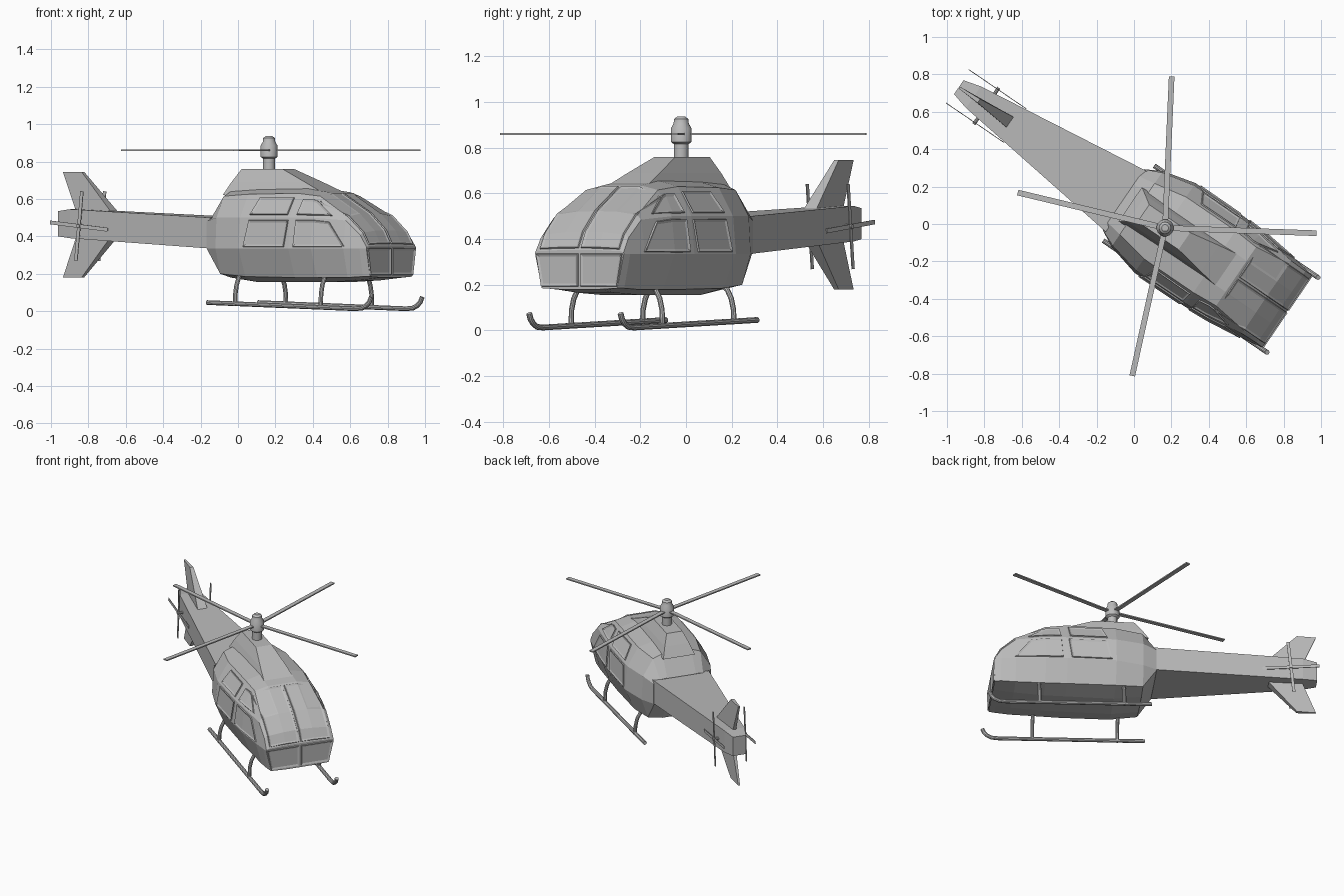
import bpy, bmesh, math
from mathutils import Matrix, Vector
from mathutils.bvhtree import BVHTree

cube = bpy.data.objects.get("Cube")
if cube:
    bpy.data.objects.remove(cube, do_unlink=True)

# Parts are built nose toward +x, rotor axis at the origin, then turned into place
HEADING = math.radians(-34.3)
PLACE = Matrix.Translation((0.166, -0.021, 0)) @ Matrix.Rotation(HEADING, 4, "Z")

GREY = (0.5, 0.5, 0.5, 1)
paint = bpy.data.materials.new("plain grey")
paint.use_nodes = True
paint.diffuse_color = GREY
paint.node_tree.nodes["Principled BSDF"].inputs["Base Color"].default_value = GREY


def finish(name, bm, smooth=False):
    """Turn a bmesh into a placed, painted object."""
    mesh = bpy.data.meshes.new(name)
    bm.to_mesh(mesh)
    bm.free()
    obj = bpy.data.objects.new(name, mesh)
    bpy.context.collection.objects.link(obj)
    obj.matrix_world = PLACE
    mesh.materials.append(paint)
    if smooth:
        bpy.ops.object.select_all(action="DESELECT")
        obj.select_set(True)
        bpy.context.view_layer.objects.active = obj
        bpy.ops.object.shade_smooth_by_angle(angle=math.radians(35))
    return obj


def loft(rings, bm=None):
    """Skin a row of closed rings and cap both ends."""
    bm = bm or bmesh.new()
    loops = [[bm.verts.new(p) for p in ring] for ring in rings]
    count = len(loops[0])
    for a, b in zip(loops, loops[1:]):
        for i in range(count):
            j = (i + 1) % count
            bm.faces.new((a[i], a[j], b[j], b[i]))
    bm.faces.new(loops[0][::-1])
    bm.faces.new(loops[-1])
    bmesh.ops.recalc_face_normals(bm, faces=bm.faces[:])
    return bm


def section(x, half):
    """Mirror a half cross-section of (y, z) points at station x."""
    return [(x, y, z) for y, z in half] + [(x, -y, z) for y, z in reversed(half)]


def rect_x(x, w, low, high):
    return section(x, [(w, low), (w, high)])


def rect_z(z, back, front, w_back, w_front):
    return [(back, -w_back, z), (front, -w_front, z), (front, w_front, z), (back, w_back, z)]


def tube(name, points, radius):
    """Round tube swept along a path."""
    bm = bmesh.new()
    rings = []
    pts = [Vector(p) for p in points]
    for i, p in enumerate(pts):
        along = (pts[min(i + 1, len(pts) - 1)] - pts[max(i - 1, 0)]).normalized()
        turn = along.to_track_quat("Z", "Y")
        rings.append([p + turn @ Vector((radius * math.cos(k * math.tau / 10),
                                         radius * math.sin(k * math.tau / 10), 0))
                      for k in range(10)])
    return finish(name, loft(rings, bm), smooth=True)


# Fuselage: station, keel z, chine w/z, belt w, waist w/z, shoulder w/z, roof z
BELT = 0.335
stations = [
    (-0.27, 0.33, 0.19, 0.333, 0.196, 0.196, 0.48, 0.15, 0.5, 0.505),
    (-0.18, 0.18, 0.2, 0.2, 0.245, 0.235, 0.5, 0.165, 0.615, 0.64),
    (0, 0.155, 0.225, 0.185, 0.29, 0.275, 0.5, 0.2, 0.625, 0.65),
    (0.32, 0.155, 0.225, 0.18, 0.288, 0.272, 0.5, 0.2, 0.63, 0.655),
    (0.46, 0.155, 0.22, 0.18, 0.28, 0.262, 0.5, 0.19, 0.615, 0.635),
    (0.655, 0.165, 0.215, 0.18, 0.257, 0.235, 0.485, 0.215, 0.505, 0.52),
    (0.75, 0.175, 0.21, 0.185, 0.242, 0.232, 0.405, 0.215, 0.42, 0.43),
    (0.79, 0.18, 0.2, 0.185, 0.235, 0.234, 0.343, 0.215, 0.347, 0.352),
]
body = loft([section(x, [(0.1, keel), (cw, cz), (bw, BELT), (ww, wz), (sw, sz), (0.1, roof)])
             for x, keel, cw, cz, bw, ww, wz, sw, sz, roof in stations])
surface = BVHTree.FromBMesh(body)
finish("fuselage", body)


def window(name, grid, direction):
    """Framed pane: drop a grid of points onto the fuselage, then inset it."""
    bm = bmesh.new()
    aim = Vector(direction)
    rows = []
    for row in grid:
        verts = []
        for p in row:
            hit, normal = surface.ray_cast(Vector(p) - aim, aim)[:2]
            if hit is None:
                hit, normal = surface.find_nearest(Vector(p))[:2]
            verts.append(bm.verts.new(hit + normal * 0.007))
        rows.append(verts)
    for a, b in zip(rows, rows[1:]):
        for i in range(len(a) - 1):
            bm.faces.new((a[i], a[i + 1], b[i + 1], b[i]))
    bmesh.ops.recalc_face_normals(bm, faces=bm.faces[:])
    bm.normal_update()
    if sum((f.normal.dot(aim) for f in bm.faces)) > 0:
        bmesh.ops.reverse_faces(bm, faces=bm.faces[:])
    bm.normal_update()
    bmesh.ops.inset_region(bm, faces=bm.faces[:], thickness=0.011, depth=-0.005,
                           use_even_offset=True, use_boundary=True)
    shell = finish(name, bm).modifiers.new("rim", "SOLIDIFY")
    shell.thickness = 0.012
    shell.offset = -1


# Side panes as columns of (bottom x, bottom z, top x, top z)
side_panes = {
    "rear_door_window": [(0.03, 0.345, 0.06, 0.485), (0.29, 0.345, 0.31, 0.485)],
    "front_door_window": [(0.35, 0.345, 0.36, 0.485), (0.46, 0.345, 0.46, 0.485),
                          (0.66, 0.345, 0.56, 0.475)],
    "rear_upper_window": [(0.06, 0.515, 0.09, 0.605), (0.3, 0.515, 0.31, 0.605)],
    "front_upper_window": [(0.36, 0.515, 0.37, 0.595), (0.44, 0.515, 0.43, 0.595),
                           (0.57, 0.51, 0.46, 0.585)],
}
for side, tag in ((1, "left"), (-1, "right")):
    for name, columns in side_panes.items():
        window(f"{tag}_{name}", [[(xb, side * 0.3, zb), (xt, side * 0.3, zt)]
                                 for xb, zb, xt, zt in columns], (0, -side, 0))
    window(f"{tag}_windshield", [[(x, side * y, 0.5) for y in (0.008, 0.1, 0.208)]
                                 for x in (0.785, 0.75, 0.655, 0.475)], (0, 0, -1))
    window(f"{tag}_nose_window", [[(0.8, side * y, z) for y in (0.008, y_out)]
                                  for z, y_out in ((0.195, 0.2), (BELT, 0.226))], (-1, 0, 0))

# Engine cowling on the roof
finish("engine_cowling", loft([rect_z(0.62, -0.225, 0.45, 0.11, 0.11),
                               rect_z(0.69, -0.185, 0.29, 0.085, 0.085),
                               rect_z(0.76, -0.14, 0.125, 0.055, 0.055)]))

# Tail boom with a narrowed end
finish("tail_boom", loft([rect_x(-0.25, 0.196, BELT, 0.5), rect_x(-1.24, 0.07, 0.39, 0.545),
                          rect_x(-1.335, 0.045, 0.4, 0.535)]))

# Swept fins above and below the boom
for name, root, tip in (("upper_fin", 0.52, 0.745), ("lower_fin", 0.41, 0.18)):
    finish(name, loft([rect_z(root, -1.235, -0.99, 0.012, 0.035),
                       rect_z(tip, -1.33, -1.205, 0.006, 0.012)]))


def blades(bm, spans, width, thick, axis, centre):
    """Flat bars fanned about an axis; spans are (angle, radius) pairs."""
    for angle, radius in spans:
        size = (radius, width, thick) if axis == "Z" else (radius, thick, width)
        bmesh.ops.create_cube(bm, size=1, matrix=Matrix.Translation(centre)
                              @ Matrix.Rotation(math.radians(angle), 4, axis)
                              @ Matrix.Translation((radius / 2, 0, 0))
                              @ Matrix.Diagonal((*size, 1)))
    return bm


# Main rotor: mast, hub and four blades
profile = [(0.032, 0.75), (0.032, 0.815), (0.046, 0.825), (0.046, 0.885),
           (0.034, 0.905), (0.032, 0.925), (0.018, 0.936)]
finish("rotor_mast", loft([[(r * math.cos(k * math.tau / 16), r * math.sin(k * math.tau / 16), z)
                            for k in range(16)] for r, z in profile]), smooth=True)
turn = -math.degrees(HEADING)
finish("main_rotor_blades", blades(bmesh.new(), [(a + turn, 0.81) for a in (87.5, 166.5, 257.5, 358)],
                                   0.03, 0.008, "Z", (0, 0, 0.86)))

for side, tag in ((1, "left"), (-1, "right")):
    # Tail rotor with its short shaft
    hub = Vector((-1.157, side * 0.108, 0.455))
    rotor = blades(bmesh.new(), [(a + 6, 0.187) for a in (0, 90, 180, 270)], 0.02, 0.004, "Y", hub)
    bmesh.ops.create_cone(rotor, cap_ends=True, segments=10, radius1=0.01, radius2=0.01, depth=0.06,
                          matrix=Matrix.Translation(hub - Vector((0, side * 0.02, 0)))
                          @ Matrix.Rotation(math.pi / 2, 4, "X"))
    finish(f"{tag}_tail_rotor", rotor)

    # Landing skid with an upturned toe, and its two bowed struts
    y = side * 0.242
    tube(f"{tag}_skid", [(-0.235, y, 0.046), (0.72, y, 0.013), (0.765, y, 0.016),
                         (0.795, y, 0.03), (0.815, y, 0.05), (0.826, y, 0.075)], 0.013)
    for place, x in (("rear", -0.055), ("front", 0.5)):
        tube(f"{tag}_{place}_strut", [(x, y, 0.03), (x, y * 0.99, 0.09), (x, y * 0.94, 0.14),
                                      (x, y * 0.85, 0.18), (x, y * 0.7, 0.21)], 0.012)
